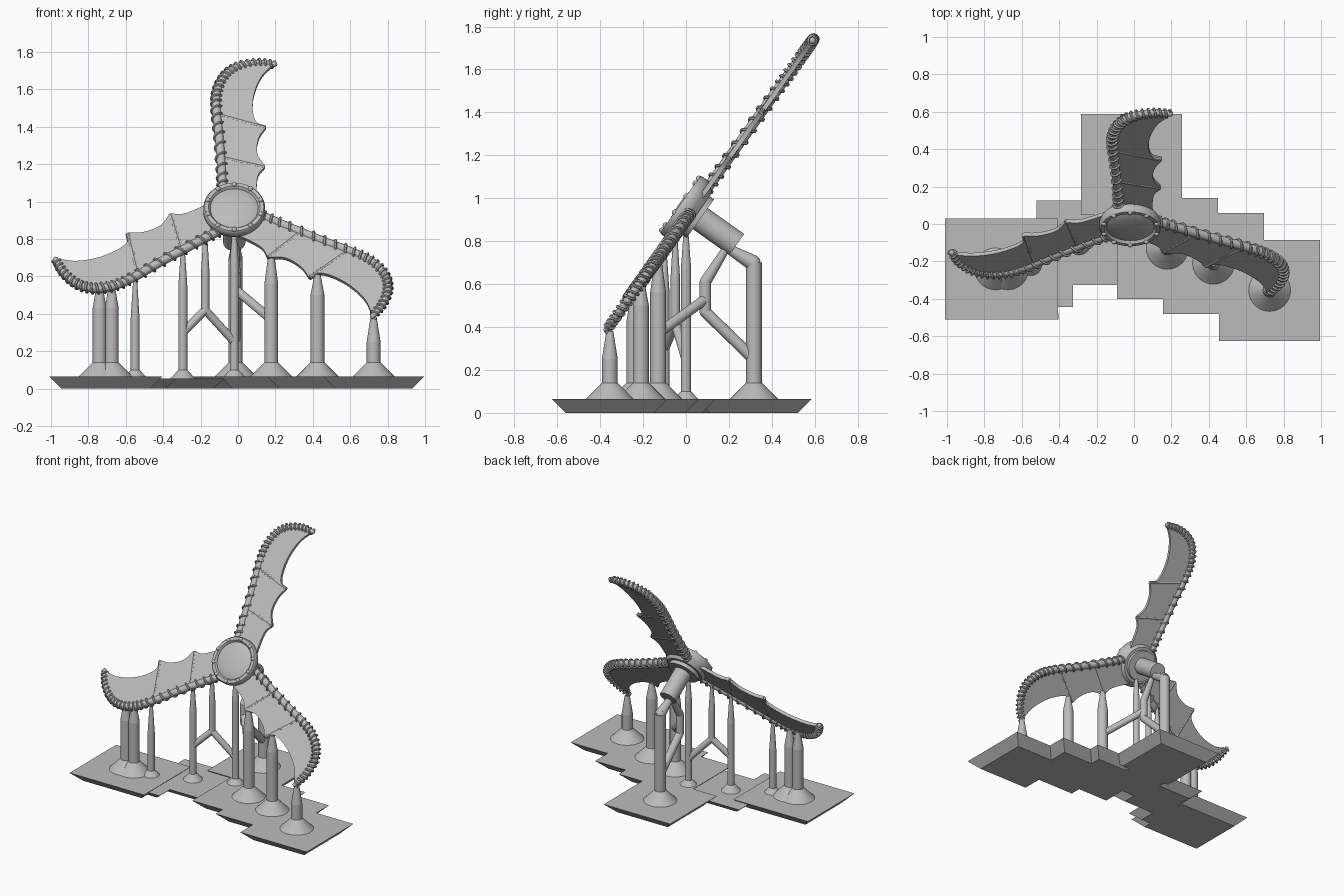
import bpy, bmesh, math
from mathutils import Vector, Matrix

cube = bpy.data.objects.get("Cube")
if cube:
    bpy.data.objects.remove(cube)

grey = bpy.data.materials.new("plain_grey")
grey.use_nodes = True
grey.diffuse_color = (0.5, 0.5, 0.5, 1)
grey.node_tree.nodes["Principled BSDF"].inputs["Base Color"].default_value = (0.5, 0.5, 0.5, 1)

# Tilted rotor frame: local z points out of the rotor face
ROTOR = Matrix(((1, 0, 0, -0.02), (0, 0.58, -0.815, 0.022),
                (0, 0.815, 0.58, 0.937), (0, 0, 0, 1)))


def finish(name, bm, matrix=Matrix(), smooth=True):
    bmesh.ops.recalc_face_normals(bm, faces=bm.faces)
    mesh = bpy.data.meshes.new(name)
    bm.to_mesh(mesh)
    bm.free()
    mesh.materials.append(grey)
    obj = bpy.data.objects.new(name, mesh)
    bpy.context.collection.objects.link(obj)
    obj.matrix_world = matrix
    if smooth:
        bpy.ops.object.select_all(action='DESELECT')
        obj.select_set(True)
        bpy.context.view_layer.objects.active = obj
        bpy.ops.object.shade_smooth_by_angle(angle=math.radians(35))
    return obj


def rod(bm, a, b, r1, r2, sides=24):
    """Add a capped, tapered cylinder between two points."""
    a, b = Vector(a), Vector(b)
    turn = (b - a).to_track_quat('Z', 'Y').to_matrix().to_4x4()
    bmesh.ops.create_cone(bm, cap_ends=True, segments=sides, radius1=r1, radius2=r2,
                          depth=(b - a).length, matrix=Matrix.Translation((a + b) / 2) @ turn)


def ball(bm, p, r):
    bmesh.ops.create_uvsphere(bm, u_segments=12, v_segments=8, radius=r,
                              matrix=Matrix.Translation(p))


def lathe(name, profile, matrix):
    """Spin an (r, z) profile around local z."""
    bm = bmesh.new()
    verts = [bm.verts.new((r, 0, z)) for r, z in profile]
    edges = [bm.edges.new(pair) for pair in zip(verts, verts[1:])]
    bmesh.ops.spin(bm, geom=verts + edges, axis=(0, 0, 1), cent=(0, 0, 0),
                   angle=math.tau, steps=48)
    bmesh.ops.remove_doubles(bm, verts=bm.verts, dist=0.0001)
    return finish(name, bm, matrix)


def spline(points, steps):
    """Catmull-Rom curve through the points."""
    p = [Vector(q) for q in points]
    p = [2 * p[0] - p[1]] + p + [2 * p[-1] - p[-2]]
    out = []
    for i in range(1, len(p) - 2):
        a, b, c, d = p[i - 1:i + 3]
        for k in range(steps):
            t = k / steps
            out.append(0.5 * (2 * b + (c - a) * t + (2 * a - 5 * b + 4 * c - d) * t ** 2
                              + (3 * b - a - 3 * c + d) * t ** 3))
    return out + [p[-2]]


def sweep(bm, path, radii, sides):
    """Tube along a path with a radius at every point."""
    rings = []
    for i, (p, r) in enumerate(zip(path, radii)):
        d = (path[min(i + 1, len(path) - 1)] - path[max(i - 1, 0)]).normalized()
        side = d.cross(Vector((0.02, 0.03, 1))).normalized()
        up = side.cross(d)
        rings.append([bm.verts.new(p + r * (side * math.cos(math.tau * k / sides)
                      + up * math.sin(math.tau * k / sides))) for k in range(sides)])
    for a, b in zip(rings, rings[1:]):
        for k in range(sides):
            n = (k + 1) % sides
            bm.faces.new((a[k], a[n], b[n], b[k]))
    bm.faces.new(rings[0])
    bm.faces.new(rings[-1])


# Blade outline: roped leading edge, then scallops back to the hub
LEADING = [(-.06, .10), (-.065, .25), (-.078, .48), (-.095, .68), (-.09, .80),
           (-.05, .90), (.02, .96), (.12, .985), (.215, .978)]
SCALLOPS = [[(.215, .978), (.145, .89), (.105, .77), (.10, .66), (.12, .59), (.17, .56)],
            [(.17, .56), (.132, .49), (.122, .39), (.165, .30)],
            [(.165, .30), (.13, .25), (.12, .18), (.12, .06)]]
lead = [Vector((x, y, 0)) for x, y in spline(LEADING, 8)]
trail = [p for s in SCALLOPS for p in spline(s, 5)[1:]]

for n, label in enumerate(("top", "left", "right")):
    place = ROTOR @ Matrix.Rotation(n * math.tau / 3, 4, 'Z')

    # Webbed blade
    bm = bmesh.new()
    outline = [p.to_2d() for p in lead] + trail
    face = bm.faces.new([bm.verts.new((p.x, p.y, -0.011)) for p in outline])
    top = bmesh.ops.extrude_face_region(bm, geom=[face])["geom"]
    bmesh.ops.translate(bm, vec=(0, 0, 0.022),
                        verts=[v for v in top if isinstance(v, bmesh.types.BMVert)])
    bmesh.ops.triangulate(bm, faces=[f for f in bm.faces if len(f.verts) > 4])
    finish(label + "_blade", bm, place)

    # Ribs running to the scallop points
    bm = bmesh.new()
    for s, e in (((.165, .56, 0), (-.07, .64, 0)), ((.16, .30, 0), (-.05, .36, 0))):
        rod(bm, s, e, .014, .014, 10)
    finish(label + "_blade_ribs", bm, place)

    # Thick leading spar
    last = len(lead) - 1
    thick = [0.024 - 0.009 * (i / last) ** 3 for i in range(len(lead))]
    bm = bmesh.new()
    sweep(bm, lead, thick, 14)
    ball(bm, lead[-1], thick[-1])
    finish(label + "_blade_spar", bm, place)

    # Cord wound around the spar
    turns, per_turn = 27, 14
    coil = []
    for i in range(turns * per_turn + 1):
        f = min(i / (turns * per_turn), 0.9999) * last
        k = int(f)
        p = lead[k].lerp(lead[k + 1], f - k)
        d = (lead[k + 1] - lead[k]).normalized()
        side = Vector((-d.y, d.x, 0))
        a = math.tau * i / per_turn
        r = thick[k] + 0.004
        coil.append(p + side * r * math.cos(a) + Vector((0, 0, r * math.sin(a))))
    bm = bmesh.new()
    sweep(bm, coil, [0.0075] * len(coil), 6)
    finish(label + "_blade_cord", bm, place)

# Hub with a raised rim, rivets, back flange and shaft
lathe("hub_disc", [(0, -.03), (.13, -.03), (.155, 0), (.165, .02), (.165, .05), (.158, .06),
                   (.138, .06), (.13, .05), (.128, .046), (.12, .05), (.08, .06), (0, .066)], ROTOR)
bm = bmesh.new()
for k in range(10):
    a = math.tau * (k + .5) / 10
    ball(bm, (.148 * math.cos(a), .148 * math.sin(a), .058), .014)
finish("hub_rivets", bm, ROTOR)
lathe("hub_flange", [(0, -.02), (.11, -.02), (.11, -.055), (0, -.055)], ROTOR)
lathe("hub_shaft", [(0, -.04), (.06, -.04), (.06, -.263), (0, -.263)], ROTOR)

# Support columns: x, y, shoulder height, tip height, and whether thick
COLUMNS = [(.725, -.355, .25, .38, True), (.425, -.21, .50, .61, True),
           (.178, -.13, .56, .71, True), (-.74, -.24, .43, .55, True),
           (-.675, -.24, .43, .55, True), (-.55, -.22, .37, .58, False),
           (-.295, -.1, .55, .74, False), (-.02, 0, .67, .85, False),
           (-.013, .317, .70, .70, True)]
for n, (x, y, shoulder, tip, heavy) in enumerate(COLUMNS, 1):
    r, foot, rise, half, deck = ((.037, .112, .14, .27, .065) if heavy
                                 else (.024, .065, .10, .225, .055))
    bm = bmesh.new()
    rod(bm, (x, y, deck), (x, y, rise), foot, r, 32)
    rod(bm, (x, y, rise), (x, y, shoulder), r, r)
    if tip > shoulder:
        rod(bm, (x, y, shoulder), (x, y, tip), r, r * .45)
    finish(f"support_column_{n}", bm)

    # Flared base pad beneath the column
    bm = bmesh.new()
    root = math.sqrt(2)
    bmesh.ops.create_cone(bm, cap_ends=True, segments=4, radius1=(half - .065) * root,
                          radius2=half * root, depth=deck,
                          matrix=Matrix.Translation((x, y, deck / 2))
                          @ Matrix.Rotation(math.pi / 4, 4, 'Z'))
    finish(f"base_pad_{n}", bm, smooth=False)


def brace(name, points, r, tip=None):
    bm = bmesh.new()
    for a, b in zip(points, points[1:]):
        rod(bm, a, b, r, tip if tip and b == points[-1] else r)
    for p in points[1:-1]:
        ball(bm, p, r)
    finish(name, bm)


# Braces between columns and up to the shaft
brace("back_arm", [(-.013, .317, .69), (-.013, .31, .70), (-.013, .18, .775)], .037, .02)
brace("back_brace", [(-.013, .317, .25), (-.013, .09, .47), (-.013, .09, .61),
                     (-.013, .19, .77)], .027, .018)
brace("cross_brace", [(.178, -.13, .37), (-.013, .09, .53)], .024)
brace("fork_left", [(-.295, -.1, .30), (-.175, -.05, .42), (-.175, -.05, .63),
                    (-.175, -.05, .81)], .022, .011)
brace("fork_right", [(-.02, 0, .25), (-.175, -.05, .42)], .022)
